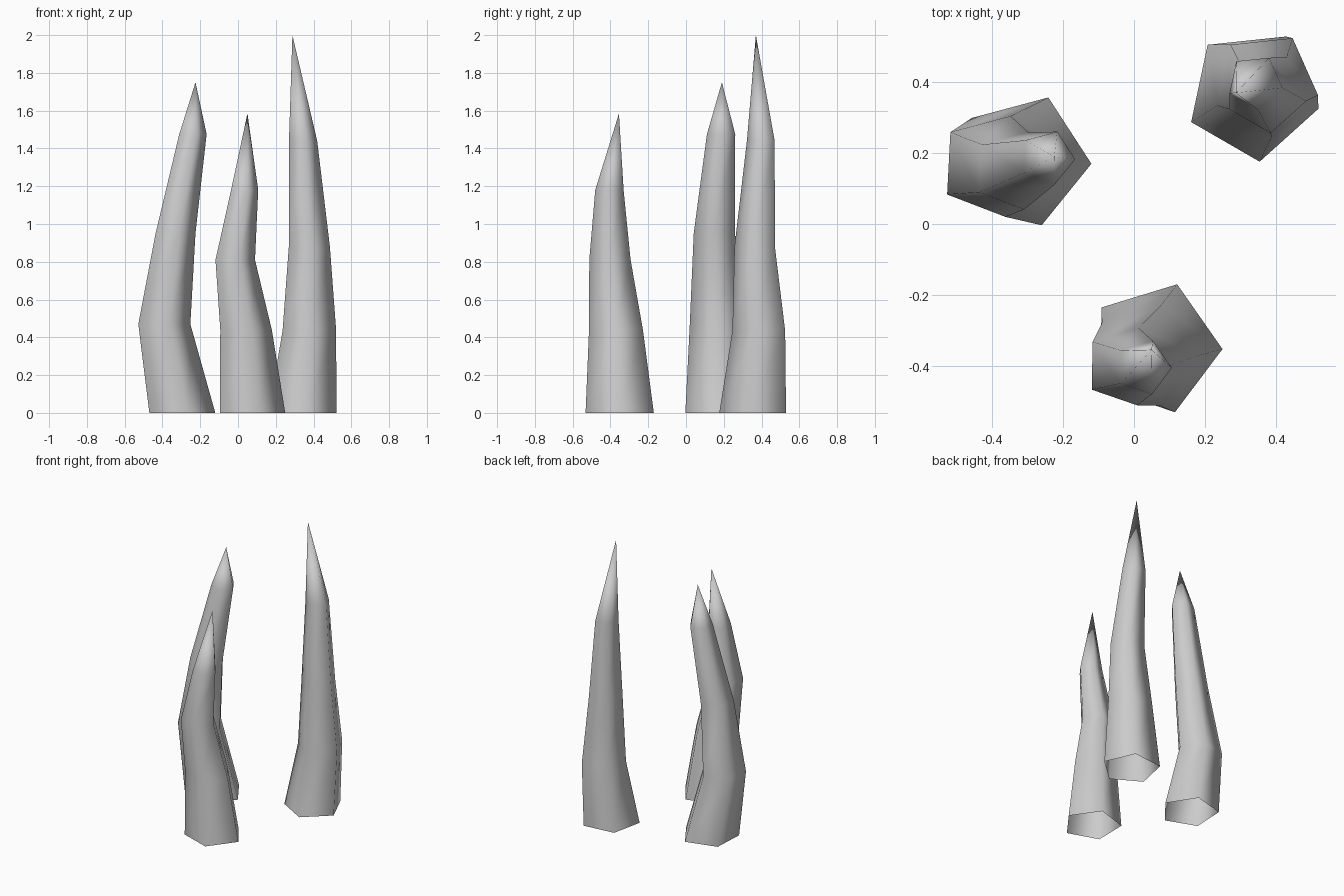
import bpy, bmesh
from math import cos, sin, radians

if "Cube" in bpy.data.objects:
    bpy.data.objects.remove(bpy.data.objects["Cube"])

SIDES = 5
RADII = (0.19, 0.15, 0.115, 0.079)


def spike(name, turn, path, tip):
    """Tapering five-sided spike, open at the base, lofted along a bent path."""
    bm = bmesh.new()
    rings = []
    for r, (x, y, z) in zip(RADII, path):
        angles = [radians(turn + 360 * i / SIDES) for i in range(SIDES)]
        rings.append([bm.verts.new((x + r * cos(a), y + r * sin(a), z)) for a in angles])
    for low, high in zip(rings, rings[1:]):
        for i in range(SIDES):
            j = (i + 1) % SIDES
            bm.faces.new((low[i], low[j], high[j], high[i]))
    # pointed end
    top = bm.verts.new(tip)
    for i in range(SIDES):
        bm.faces.new((rings[-1][i], rings[-1][(i + 1) % SIDES], top))
    for f in bm.faces:
        f.smooth = True
    mesh = bpy.data.meshes.new(name)
    bm.to_mesh(mesh)
    bm.free()
    bpy.context.collection.objects.link(bpy.data.objects.new(name, mesh))


# Three spikes: ring centres from base upwards, then the tip
spike("left_spike", -3,
      [(-0.31, 0.18, 0), (-0.402, 0.165, 0.47), (-0.34, 0.152, 0.95), (-0.245, 0.187, 1.475)],
      (-0.225, 0.19, 1.75))
spike("front_spike", -1,
      [(0.06, -0.35, 0), (0.029, -0.37, 0.44), (-0.025, -0.402, 0.81), (0.028, -0.405, 1.18)],
      (0.05, -0.355, 1.585))
spike("back_spike", -12,
      [(0.335, 0.365, 0), (0.373, 0.395, 0.435), (0.374, 0.371, 0.88), (0.342, 0.401, 1.44)],
      (0.288, 0.37, 2.0))
